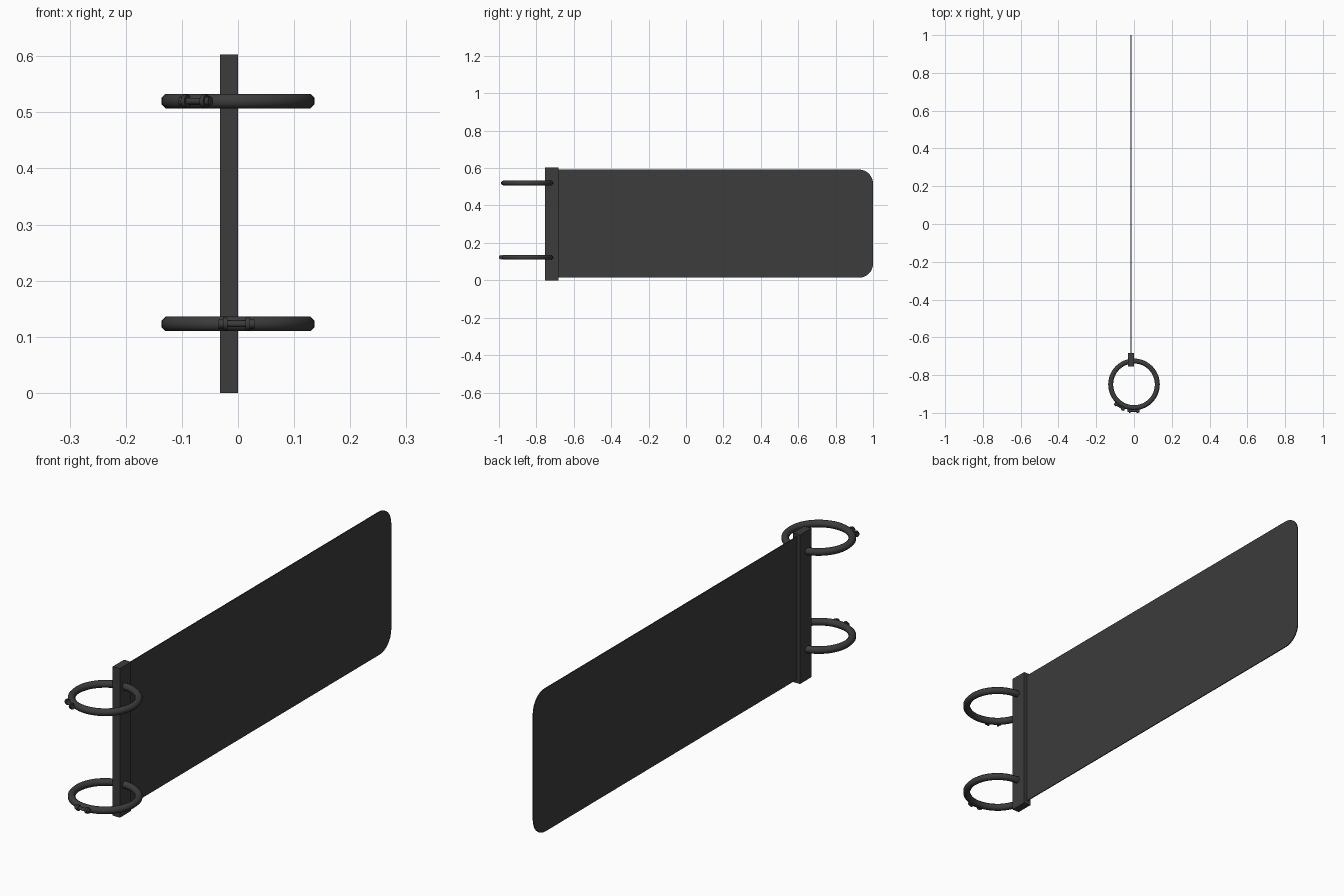
import bpy, bmesh, math
from mathutils import Matrix, Vector

if "Cube" in bpy.data.objects:
    bpy.data.objects.remove(bpy.data.objects["Cube"])

charcoal = bpy.data.materials.new("charcoal")
charcoal.use_nodes = True
colour = (0.045, 0.045, 0.045, 1)
charcoal.diffuse_color = colour
charcoal.node_tree.nodes["Principled BSDF"].inputs["Base Color"].default_value = colour


def make(name, bm, smooth=False):
    bmesh.ops.recalc_face_normals(bm, faces=bm.faces)
    mesh = bpy.data.meshes.new(name)
    bm.to_mesh(mesh)
    bm.free()
    mesh.materials.append(charcoal)
    obj = bpy.data.objects.new(name, mesh)
    bpy.context.collection.objects.link(obj)
    if smooth:
        bpy.ops.object.select_all(action="DESELECT")
        obj.select_set(True)
        bpy.context.view_layer.objects.active = obj
        bpy.ops.object.shade_smooth_by_angle(angle=math.radians(50))
    return obj


def box(name, lo, hi):
    bm = bmesh.new()
    lo, hi = Vector(lo), Vector(hi)
    scale = Matrix.Diagonal((*(hi - lo), 1))
    bmesh.ops.create_cube(bm, size=1, matrix=Matrix.Translation((lo + hi) / 2) @ scale)
    return make(name, bm)


POST_X = -0.016
RING_Y, RING_R, TUBE_R = -0.849, 0.1235, 0.0135

# Upright mounting post
box("mounting_post", (-0.032, -0.755, 0), (0, -0.683, 0.603))

# Thin sign panel with rounded outer corners
bm = bmesh.new()
near, far, low, high, rad = -0.69, 1.0, 0.014, 0.592, 0.075
outline = [(near, high), (near, low)]
for cz, start in ((low + rad, -90), (high - rad, 0)):
    for i in range(9):
        a = math.radians(start + i * 90 / 8)
        outline.append((far - rad + rad * math.cos(a), cz + rad * math.sin(a)))
half = 0.002
face = bm.faces.new([bm.verts.new((POST_X - half, y, z)) for y, z in outline])
side = bmesh.ops.extrude_face_region(bm, geom=[face])
moved = [v for v in side["geom"] if isinstance(v, bmesh.types.BMVert)]
bmesh.ops.translate(bm, vec=(2 * half, 0, 0), verts=moved)
make("sign_panel", bm)


def clamp_ring(name, z):
    bm = bmesh.new()
    steps, sides = 48, 8
    loops = []
    for i in range(steps):
        a = math.tau * i / steps
        loop = []
        for j in range(sides):
            b = math.tau * (j + 0.5) / sides
            r = RING_R + TUBE_R * math.cos(b) * 1.05
            loop.append(bm.verts.new((r * math.cos(a), RING_Y + r * math.sin(a),
                                      z + TUBE_R * math.sin(b) * 1.05)))
        loops.append(loop)
    for i in range(steps):
        p, q = loops[i], loops[(i + 1) % steps]
        for j in range(sides):
            k = (j + 1) % sides
            bm.faces.new((p[j], q[j], q[k], p[k]))
    make(name, bm, True)


def clasp(name, z, turn):
    # Two rounded lugs joined by a bolt with end caps
    bm = bmesh.new()
    place = (Matrix.Translation((0, RING_Y, z)) @ Matrix.Rotation(math.radians(turn), 4, "Z")
             @ Matrix.Translation((0, -RING_R - 0.016, 0)))
    along = Matrix.Rotation(math.pi / 2, 4, "Y")
    for x, length, r in ((0, 0.062, 0.006), (-0.02, 0.008, 0.0115), (0.02, 0.008, 0.0115),
                         (-0.028, 0.008, 0.008), (0.028, 0.008, 0.008)):
        bmesh.ops.create_cone(bm, cap_ends=True, segments=12, radius1=r, radius2=r, depth=length,
                              matrix=place @ Matrix.Translation((x, 0, 0)) @ along)
    make(name, bm, True)


# Two pole clamps
for label, z, turn in (("lower", 0.123, -1), ("upper", 0.52, -33)):
    clamp_ring(label + "_clamp_ring", z)
    clasp(label + "_clamp_clasp", z, turn)
